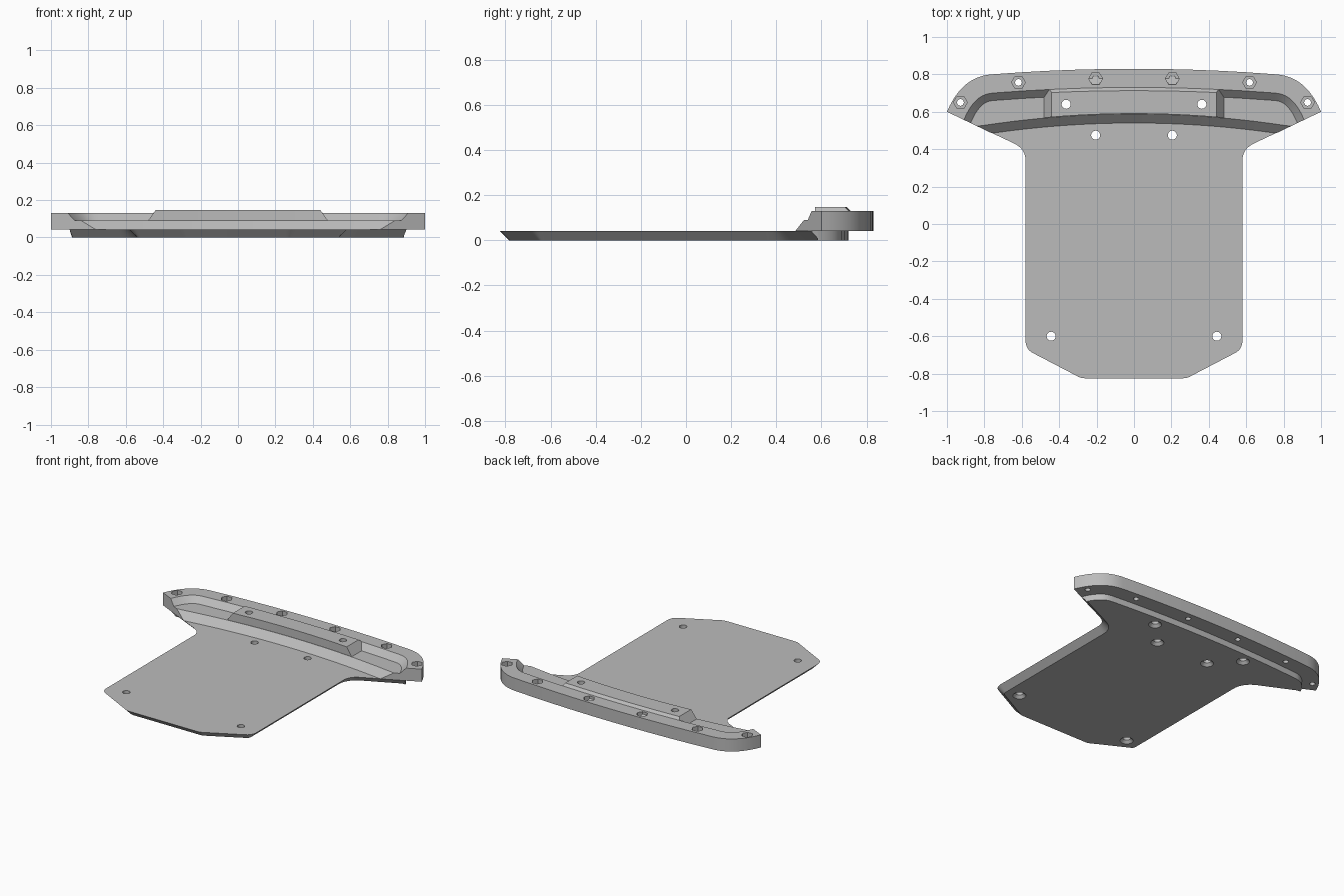
import bpy, bmesh, math
from mathutils import Vector

if "Cube" in bpy.data.objects:
    bpy.data.objects.remove(bpy.data.objects["Cube"])

PLATE_Z, FLOOR_Z, LIP_Z, BOSS_Z = 0.042, 0.09, 0.13, 0.147

grey = bpy.data.materials.new("plain grey")
grey.use_nodes = True
grey.diffuse_color = (0.5, 0.5, 0.5, 1)
grey.node_tree.nodes["Principled BSDF"].inputs["Base Color"].default_value = (0.5, 0.5, 0.5, 1)


def bezier(a, c, b, n):
    """Points of a quadratic curve, ends included."""
    a, c, b = Vector(a), Vector(c), Vector(b)
    return [a * (1 - t) ** 2 + c * 2 * t * (1 - t) + b * t * t for t in (i / n for i in range(n + 1))]


def mirrored(half):
    """Close a half outline that runs clockwise from back centre to front centre."""
    half = [Vector(p) for p in half]
    return half + [Vector((-p.x, p.y)) for p in reversed(half[1:-1])]


def inset(pts, rule):
    """Move every edge inwards by rule(edge midpoint)."""
    n = len(pts)
    edges = []
    for i in range(n):
        a, b = pts[i], pts[(i + 1) % n]
        d = (b - a).normalized()
        edges.append((Vector((d.y, -d.x)), rule((a + b) / 2)))
    out = []
    for i in range(n):
        (n1, d1), (n2, d2) = edges[i - 1], edges[i]
        det = n1.x * n2.y - n1.y * n2.x
        if abs(det) < 1e-4:
            move = n2 * d2
        else:
            move = Vector((d1 * n2.y - d2 * n1.y, n1.x * d2 - n2.x * d1)) / det
        out.append(pts[i] + move)
    return out


def add_loft(bm, rings):
    """Solid through a stack of (z, outline) rings."""
    loops = [[bm.verts.new((p.x, p.y, z)) for p in pts] for z, pts in rings]
    n = len(loops[0])
    for low, high in zip(loops, loops[1:]):
        for i in range(n):
            j = (i + 1) % n
            bm.faces.new((low[i], low[j], high[j], high[i]))
    bm.faces.new(loops[0])
    bm.faces.new(loops[-1])


def make(name, *solids):
    bm = bmesh.new()
    for rings in solids:
        add_loft(bm, rings)
    bmesh.ops.recalc_face_normals(bm, faces=bm.faces)
    mesh = bpy.data.meshes.new(name)
    bm.to_mesh(mesh)
    bm.free()
    mesh.materials.append(grey)
    obj = bpy.data.objects.new(name, mesh)
    bpy.context.collection.objects.link(obj)
    return obj


def hole(x, y, profile, sides=24):
    """Round or faceted cutter from (z, radius) pairs."""
    ring = [Vector((math.cos(a), math.sin(a))) for a in (math.tau * i / sides for i in range(sides))]
    return [(z, [Vector((x, y)) + p * r for p in ring]) for z, r in profile]


def cut(obj, *cutters):
    for c in cutters:
        mod = obj.modifiers.new("cut", "BOOLEAN")
        mod.operation, mod.solver, mod.object = "DIFFERENCE", "EXACT", c
    bpy.context.view_layer.update()
    done = obj.evaluated_get(bpy.context.evaluated_depsgraph_get())
    mesh = bpy.data.meshes.new_from_object(done)
    obj.modifiers.clear()
    obj.data = mesh


# Shared curves
back = [Vector((x, 0.83 - 0.03 * (x / 0.76) ** 2)) for x in (0, 0.15, 0.3, 0.45, 0.6)]
back += bezier((0.76, 0.80), (0.92, 0.79), (1, 0.6), 12)
front = [Vector((x, 0.54 - 0.095 * x * x)) for x in (0.76 * i / 12 for i in range(12, -1, -1))]

# Base plate, bevelled underneath except along its back
body = bezier((0.64, 0.43), (0.58, 0.40), (0.58, 0.34), 8)
body += bezier((0.58, -0.62), (0.58, -0.67), (0.54, -0.69), 6)
body += bezier((0.31, -0.81), (0.29, -0.825), (0.26, -0.825), 3) + [Vector((0, -0.825))]
plate_top = inset(mirrored(back + body), lambda m: 0.11 if m.y > 0.56 else 0)
plate_low = inset(plate_top, lambda m: 0 if m.y > 0.54 else PLATE_Z)
plate = make("base_plate", [(0, plate_low), (PLATE_Z, plate_top)])

# Curved rail with a sloped front and a sloped pocket behind it
rail_low = mirrored(back + front)


def front_slope(d):
    return inset(rail_low, lambda m: d if abs(m.x) < 0.76 and m.y < 0.6 else 0)


rail = make("curved_rail", [(PLATE_Z, rail_low), (LIP_Z, front_slope(LIP_Z - PLATE_Z))])

pocket_outline = mirrored(back + [(1.09, 0.38), (0, 0.2)])


def pocket_ring(d):
    return inset(pocket_outline, lambda m: d if m.y > 0.35 else 0)


pocket = make("pocket_cutter", [(FLOOR_Z, pocket_ring(0.14)), (FLOOR_Z + 0.08, pocket_ring(0.06))])

# Raised centre block, upright in front and sloped on the other sides
arc = [Vector((x, 0.59 - 0.095 * x * x)) for x in (0.495 * i / 8 for i in range(8, -1, -1))]
block_back = [Vector((x, 0.79 - 0.05 * x * x)) for x in (0, 0.15, 0.3, 0.495)]
block_low = mirrored(block_back + arc)


def block_slope(m):
    if abs(m.x) > 0.494:
        return 0.055
    return 0.077 if m.y > 0.65 else 0


block = make("centre_block", [(0.07, block_low), (BOSS_Z, inset(block_low, block_slope))])

# Countersunk bolt holes, nut recesses and their small through holes
bolts = [(s * x, y) for s in (1, -1) for x, y in ((0.363, 0.64), (0.205, 0.475), (0.443, -0.6))]
nuts = [(s * x, y) for s in (1, -1) for x, y in ((0.928, 0.65), (0.618, 0.757), (0.205, 0.777))]
bolt_cutter = make("bolt_cutter", *[hole(x, y, [(-0.01, 0.052), (0.018, 0.024), (0.3, 0.024)]) for x, y in bolts])
nut_cutter = make("nut_cutter", *[hole(x, y, [(0.08, 0.037), (0.3, 0.037)], 6) for x, y in nuts])
pin_cutter = make("pin_cutter", *[hole(x, y, [(-0.1, 0.018), (0.2, 0.018)]) for x, y in nuts])

cut(plate, bolt_cutter)
cut(rail, pocket, bolt_cutter, nut_cutter, pin_cutter)
cut(block, bolt_cutter)
for helper in (pocket, bolt_cutter, nut_cutter, pin_cutter):
    bpy.data.objects.remove(helper)

# Smooth the curves and keep the edges crisp
for obj in bpy.context.view_layer.objects:
    obj.select_set(obj in (plate, rail, block))
bpy.context.view_layer.objects.active = plate
bpy.ops.object.shade_smooth_by_angle(angle=math.radians(20))
